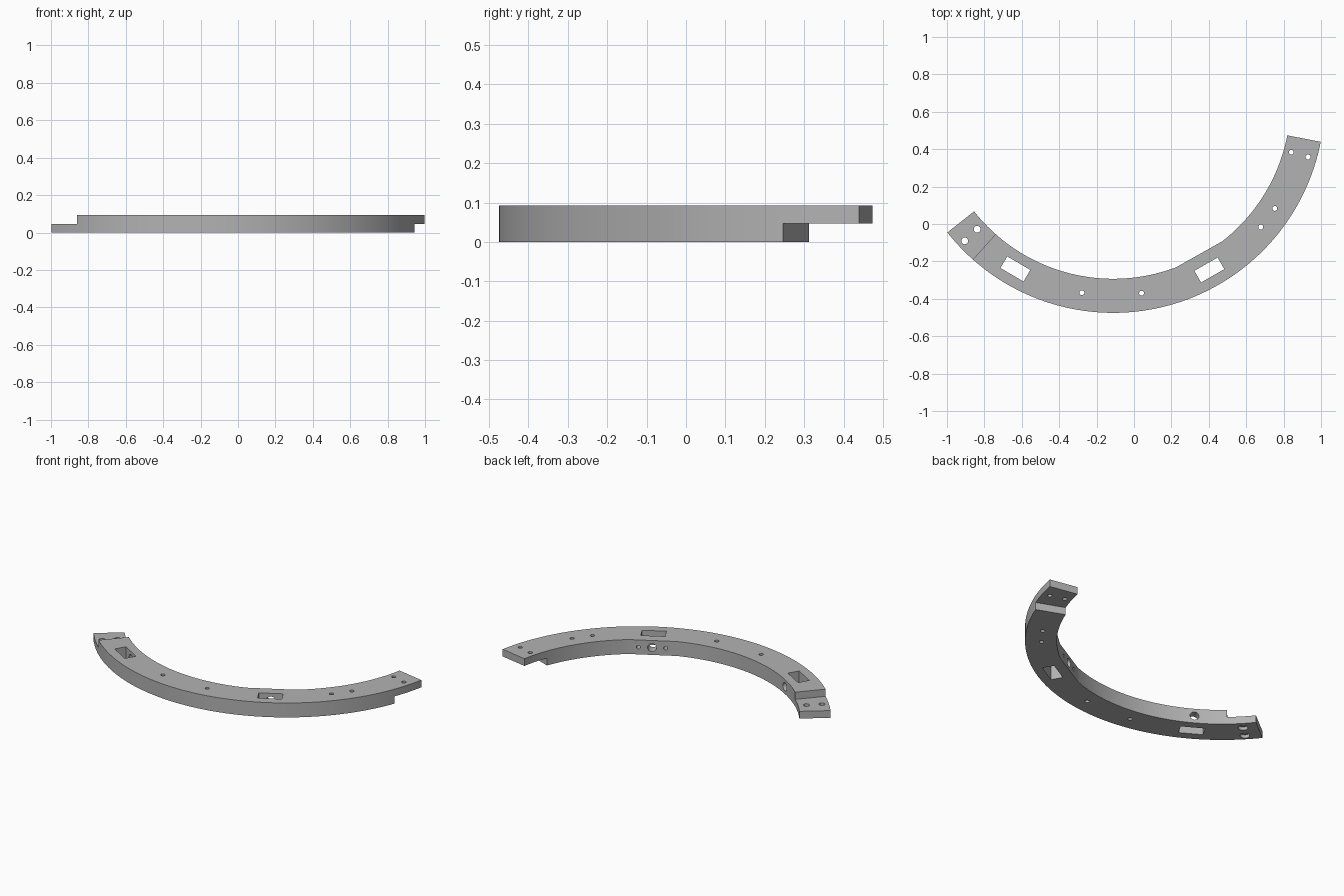
import bpy, bmesh
from math import cos, sin, radians, pi
from mathutils import Matrix, Vector

if "Cube" in bpy.data.objects:
    bpy.data.objects.remove(bpy.data.objects["Cube"])

CX, CY = -0.111, 0.655           # centre of the arc
R_IN, R_OUT = 0.948, 1.13
R_MID = (R_IN + R_OUT) / 2
H = 0.093
START, END = -141.7, -11.0       # arc ends in degrees
STEP_L, STEP_R = -131.6, -21.2   # where the half-lap ends begin
FLAT = (-69.2, -52.0)            # flat pad on the inner wall

grey = bpy.data.materials.new("grey")
grey.use_nodes = True
color = (0.45, 0.45, 0.45, 1)
grey.diffuse_color = color
grey.node_tree.nodes["Principled BSDF"].inputs["Base Color"].default_value = color


def polar(r, deg, z=0):
    a = radians(deg)
    return Vector((CX + r * cos(a), CY + r * sin(a), z))


def to_object(name, bm):
    bmesh.ops.recalc_face_normals(bm, faces=bm.faces)
    mesh = bpy.data.meshes.new(name)
    bm.to_mesh(mesh)
    bm.free()
    mesh.materials.append(grey)
    ob = bpy.data.objects.new(name, mesh)
    bpy.context.collection.objects.link(ob)
    return ob


def arc_prism(name, a0, a1, r0, r1, z0, z1, n, flat=None):
    angles = [a0 + (a1 - a0) * i / n for i in range(n + 1)]
    inner = angles
    if flat:
        inner = sorted([a for a in angles if not flat[0] <= a <= flat[1]] + list(flat))
    pts = [polar(r1, a, z0) for a in angles] + [polar(r0, a, z0) for a in reversed(inner)]
    bm = bmesh.new()
    face = bm.faces.new([bm.verts.new(p) for p in pts])
    out = bmesh.ops.extrude_face_region(bm, geom=[face])
    top = [v for v in out["geom"] if isinstance(v, bmesh.types.BMVert)]
    bmesh.ops.translate(bm, verts=top, vec=(0, 0, z1 - z0))
    return to_object(name, bm)


def cylinder(name, matrix, radius, depth):
    bm = bmesh.new()
    bmesh.ops.create_cone(bm, cap_ends=True, segments=24, radius1=radius,
                          radius2=radius, depth=depth, matrix=matrix)
    return to_object(name, bm)


def upright_hole(deg, r, radius, z=H / 2, depth=0.3):
    return cylinder("hole_cutter", Matrix.Translation(polar(r, deg, z)), radius, depth)


def radial_hole(deg, side, radius, r0, r1):
    # Hole bored outward through the inner wall, shifted sideways by side
    a = radians(deg)
    pos = polar((r0 + r1) / 2, deg, H / 2) + Vector((-sin(a), cos(a), 0)) * side
    turn = Matrix.Rotation(a, 4, "Z") @ Matrix.Rotation(pi / 2, 4, "Y")
    return cylinder("bore_cutter", Matrix.Translation(pos) @ turn, radius, r1 - r0)


def pocket(deg):
    bm = bmesh.new()
    m = (Matrix.Translation(polar(1.037, deg, H / 2)) @ Matrix.Rotation(radians(deg), 4, "Z")
         @ Matrix.Diagonal((0.072, 0.143, 0.3, 1)))
    bmesh.ops.create_cube(bm, size=1, matrix=m)
    return to_object("pocket_cutter", bm)


# Curved bar with the flat pad
ring = arc_prism("curved_segment", START, END, R_IN, R_OUT, 0, H, 120, FLAT)

# Half-lap steps: upper half removed at one end, lower half at the other
cutters = [
    arc_prism("step_cutter", START - 3, STEP_L, 0.85, 1.25, H / 2, H + 0.1, 8),
    arc_prism("step_cutter", STEP_R, END + 3, 0.85, 1.25, -0.1, H / 2, 8),
]

# Rectangular pockets, each with a bore to the inner wall
for deg in (-120.3, -60.3):
    cutters += [pocket(deg), radial_hole(deg, 0, 0.026, 0.88, 1.03)]
for side in (-0.08, 0.08):
    cutters.append(radial_hole(-60.3, side, 0.012, 0.88, 1.0))

# Small upright holes along the bar
for deg in (-99.3, -81.6, -40.4, -33.5):
    cutters.append(upright_hole(deg, R_MID - 0.003, 0.013))

# Joint holes in both ends, widened underneath at the lower lap
for r in (0.99, 1.083):
    cutters.append(upright_hole(-15.9, r, 0.013))
for r in (0.998, 1.089):
    cutters.append(upright_hole(-136.8, r, 0.018))
    cutters.append(upright_hole(-136.8, r, 0.028, 0, 0.044))

bpy.context.view_layer.objects.active = ring
for cutter in cutters:
    cutter.hide_render = True
    mod = ring.modifiers.new("cut", "BOOLEAN")
    mod.operation = "DIFFERENCE"
    mod.solver = "EXACT"
    mod.object = cutter
    bpy.ops.object.modifier_apply(modifier=mod.name)
    bpy.data.objects.remove(cutter)

# Smooth curved walls, crisp edges
bpy.ops.object.select_all(action="DESELECT")
ring.select_set(True)
bpy.ops.object.shade_smooth_by_angle(angle=radians(30))
